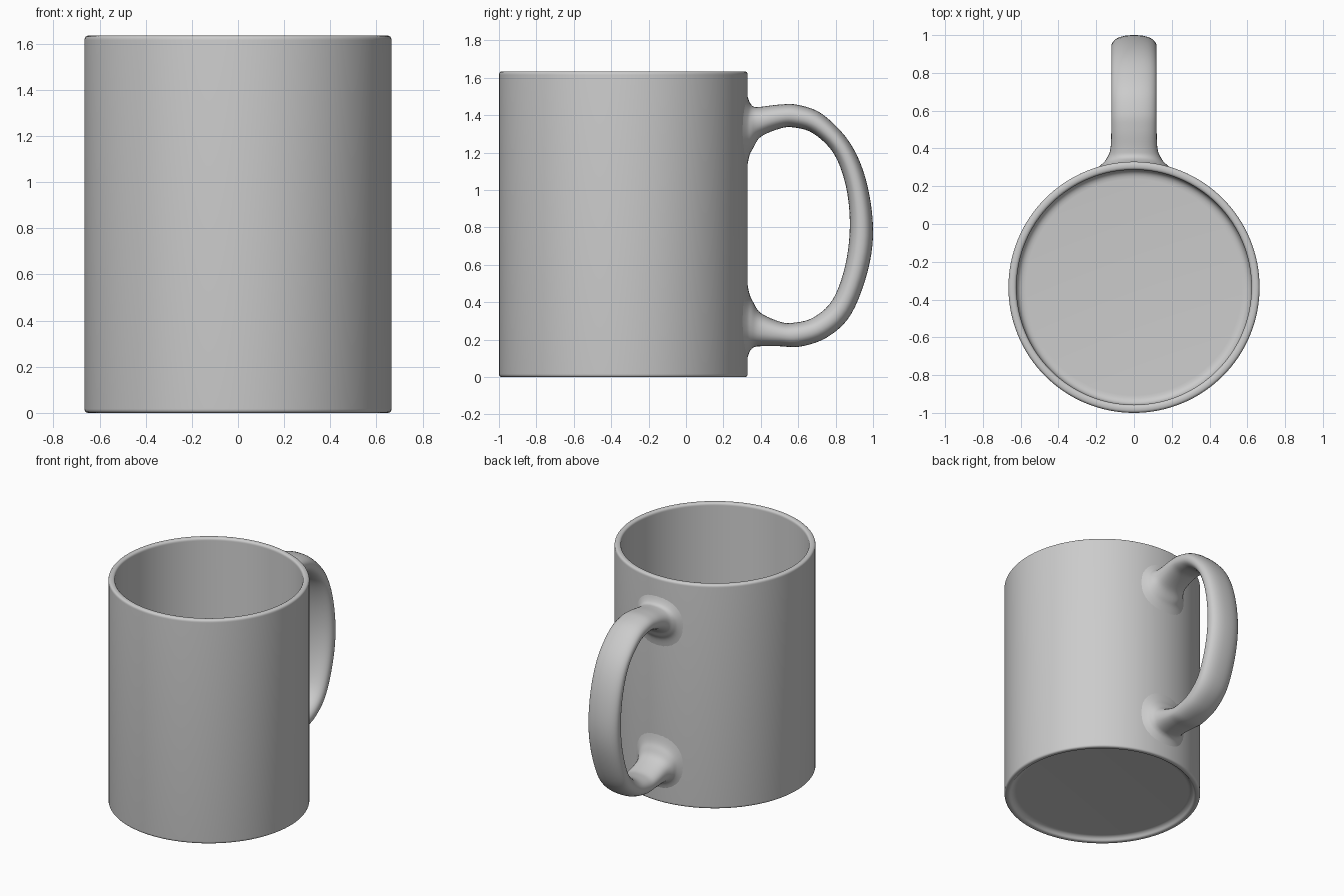
import bpy, bmesh, math
from mathutils import Vector

if "Cube" in bpy.data.objects:
    bpy.data.objects.remove(bpy.data.objects["Cube"])

R, CY, H = 0.665, -0.335, 1.635   # body radius, centre y, height


def skin(name, rings):
    """Join successive closed rings of points with quads."""
    bm = bmesh.new()
    loops = [[bm.verts.new(p) for p in ring] for ring in rings]
    n = len(loops[0])
    for a, b in zip(loops, loops[1:]):
        for i in range(n):
            j = (i + 1) % n
            bm.faces.new((a[i], a[j], b[j], b[i]))
    bmesh.ops.remove_doubles(bm, verts=bm.verts, dist=1e-5)
    bmesh.ops.recalc_face_normals(bm, faces=bm.faces)
    mesh = bpy.data.meshes.new(name)
    bm.to_mesh(mesh)
    bm.free()
    ob = bpy.data.objects.new(name, mesh)
    bpy.context.collection.objects.link(ob)
    bpy.ops.object.select_all(action='DESELECT')
    ob.select_set(True)
    bpy.context.view_layer.objects.active = ob
    bpy.ops.object.shade_smooth_by_angle(angle=math.radians(40))
    return ob


def rounded(corners, steps=6):
    """Round each (r, z, radius) corner of a profile with a quadratic arc."""
    out = []
    for i, (r, z, rad) in enumerate(corners):
        p = Vector((r, z))
        if rad == 0:
            out.append(p)
            continue
        a = p + (Vector(corners[i - 1][:2]) - p).normalized() * rad
        b = p + (Vector(corners[i + 1][:2]) - p).normalized() * rad
        for k in range(steps + 1):
            t = k / steps
            out.append(a * (1 - t) ** 2 + p * 2 * t * (1 - t) + b * t * t)
    return out


# Body: lathed wall with rounded rim, inside floor and recessed foot
profile = rounded([(0, 0.03, 0), (0.61, 0.03, 0.025), (0.63, 0, 0.012),
                   (R, 0, 0.018), (R, H, 0.02), (0.622, H, 0.02),
                   (0.622, 0.07, 0.05), (0, 0.07, 0)])
SEG = 128
skin("mug_body", [[(p.x * math.cos(2 * math.pi * i / SEG),
                    CY + p.x * math.sin(2 * math.pi * i / SEG), p.y)
                   for i in range(SEG)] for p in profile])

# Handle stations: outer edge y, z; inner edge y, z; half width
stations = [Vector(s) for s in (
    (.320, 1.53, .320, 1.08, .21), (.338, 1.475, .338, 1.18, .172),
    (.36, 1.447, .36, 1.225, .146), (.40, 1.445, .40, 1.285, .125),
    (.50, 1.457, .50, 1.328, .12), (.60, 1.455, .575, 1.335, .12),
    (.73, 1.405, .68, 1.303, .12), (.875, 1.255, .79, 1.195, .12),
    (.962, 1.055, .855, 1.02, .12), (1.0, .80, .876, .81, .12),
    (.973, .572, .852, .60, .12), (.882, .335, .785, .415, .12),
    (.755, .213, .68, .318, .12), (.61, .163, .57, .29, .12),
    (.50, .165, .50, .297, .12), (.40, .165, .40, .342, .125),
    (.36, .158, .36, .40, .146), (.338, .13, .338, .45, .172),
    (.320, .07, .320, .55, .21))]


def catmull(pts, steps=5):
    pts = [pts[0]] + pts + [pts[-1]]
    out = []
    for a, b, c, d in zip(pts, pts[1:], pts[2:], pts[3:]):
        for k in range(steps):
            t = k / steps
            out.append((b * 2 + (c - a) * t + (a * 2 - b * 5 + c * 4 - d) * t * t
                        + (b * 3 - a - c * 3 + d) * t ** 3) / 2)
    return out + [pts[-1]]


def section(s, n=32):
    """Soft-cornered oval between the edges, bent to the wall at the roots."""
    ring = []
    for i in range(n):
        t = 2 * math.pi * i / n
        c, d = [math.copysign(abs(v) ** 0.87, v) for v in (math.cos(t), math.sin(t))]
        x = s[4] * c
        y = (s[0] + s[2]) / 2 + (s[0] - s[2]) / 2 * d
        z = (s[1] + s[3]) / 2 + (s[1] - s[3]) / 2 * d
        bend = min(1, max(0, (0.42 - y) / 0.07))
        ring.append((x, y - bend * (R - math.sqrt(R * R - x * x)), z))
    return ring


skin("mug_handle", [section(s) for s in catmull(stations)])
